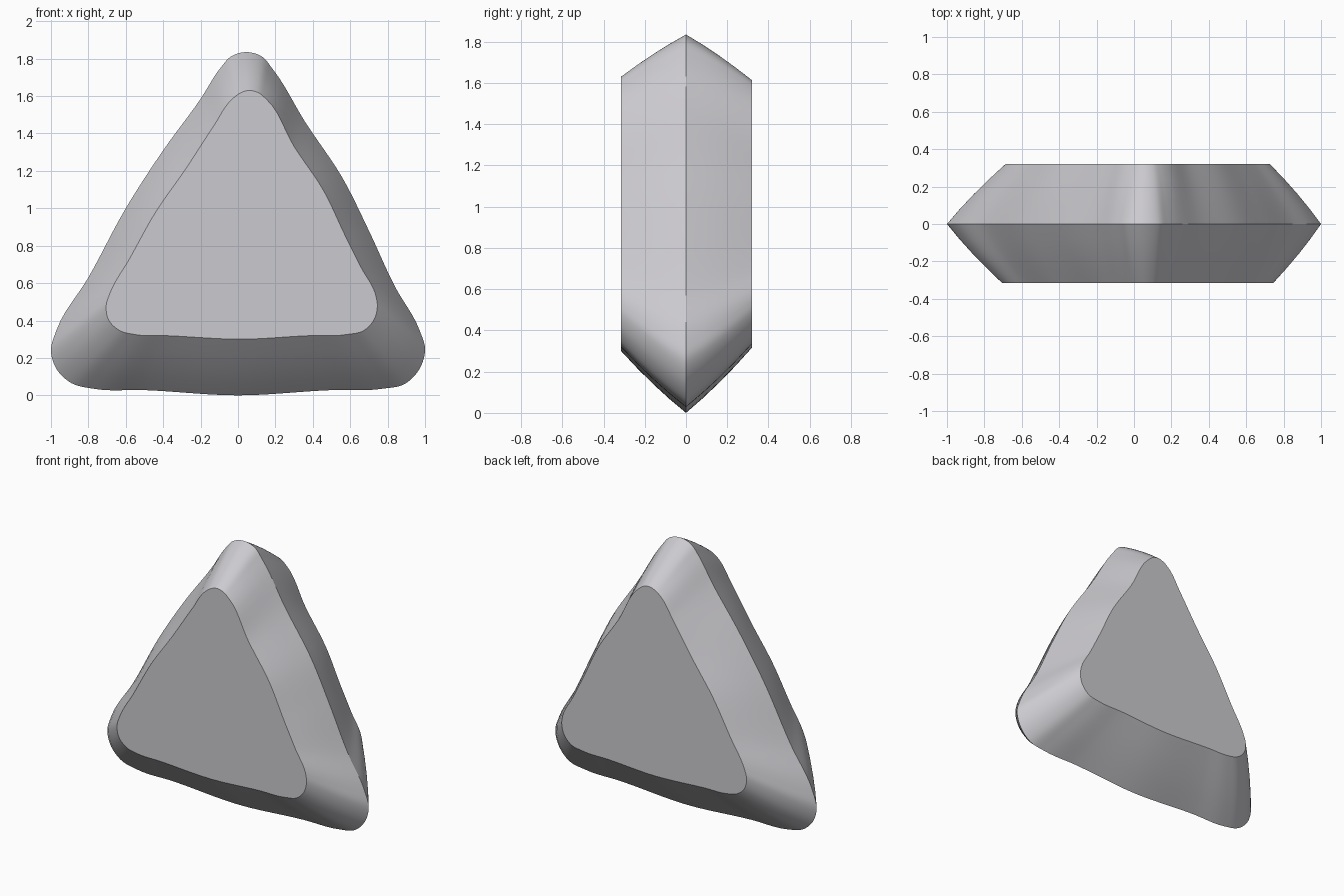
import bpy, bmesh, math
from mathutils import Vector

if "Cube" in bpy.data.objects:
    bpy.data.objects.remove(bpy.data.objects["Cube"])

# Matching rounded-triangle outlines (x, z), clockwise from the tip
GIRDLE = [(.045, 1.835), (.13, 1.81), (.185, 1.745), (.36, 1.46), (.56, 1.16), (.70, .88),
          (.84, .58), (.97, .35), (1.0, .25), (.97, .14), (.89, .06), (.77, .035),
          (.50, .028), (0, 0), (-.50, .028),
          (-.77, .035), (-.89, .065), (-.97, .14), (-1.0, .24), (-.97, .35),
          (-.80, .63), (-.60, 1.0), (-.40, 1.31), (-.20, 1.585), (-.09, 1.755), (-.04, 1.81)]
FACE = [(.055, 1.63), (.105, 1.62), (.15, 1.585), (.30, 1.33), (.46, 1.09), (.57, .86),
        (.66, .68), (.735, .54), (.745, .48), (.725, .40), (.67, .345), (.58, .325),
        (.38, .319), (.02, .30), (-.38, .319),
        (-.55, .325), (-.63, .345), (-.69, .40), (-.705, .48), (-.685, .545),
        (-.58, .73), (-.44, .98), (-.28, 1.21), (-.13, 1.44), (-.03, 1.585), (.01, 1.615)]
STEPS = 6


def smooth_loop(points):
    """Closed smooth curve through the points, tangents scaled by chord length."""
    p = [Vector(q) for q in points]
    n = len(p)
    d = [(p[(i + 1) % n] - p[i]).length for i in range(n)]
    tan = []
    for i in range(n):
        a, b = d[i - 1], d[i]
        tan.append(((p[i] - p[i - 1]) / a * b + (p[(i + 1) % n] - p[i]) / b * a) / (a + b))
    out = []
    for i in range(n):
        j = (i + 1) % n
        for s in range(STEPS):
            t = s / STEPS
            out.append(p[i] * (2*t**3 - 3*t*t + 1) + tan[i] * d[i] * (t**3 - 2*t*t + t)
                       + p[j] * (3*t*t - 2*t**3) + tan[j] * d[i] * (t**3 - t*t))
    return out


girdle = smooth_loop(GIRDLE)
front = smooth_loop(FACE)
centre = Vector((.02, .95))
back = [centre + (q - centre) * .975 for q in front]  # back face is a touch smaller

# Rings from front face through the central ridge to the back face
bm = bmesh.new()


def ring(face, y, t):
    """Ring between ridge (t=0) and face (t=1), with a slight outward bulge."""
    k = t - .16 * t * (1 - t)
    return [bm.verts.new((q.x, y * t, q.y))
            for q in (g.lerp(f, k) for g, f in zip(girdle, face))]


rings = [ring(front, -.315, t) for t in (1, .75, .5, .25, 0)]
rings += [ring(back, .32, t) for t in (.25, .5, .75, 1)]
count = len(girdle)
for a, b in zip(rings, rings[1:]):
    for i in range(count):
        j = (i + 1) % count
        bm.faces.new((a[i], a[j], b[j], b[i]))
bm.faces.new(rings[0])
bm.faces.new(rings[-1][::-1])
bmesh.ops.recalc_face_normals(bm, faces=bm.faces)

mesh = bpy.data.meshes.new("triangular_stone")
bm.to_mesh(mesh)
bm.free()
stone = bpy.data.objects.new("triangular_stone", mesh)
bpy.context.collection.objects.link(stone)

grey = bpy.data.materials.new("light_grey")
grey.diffuse_color = (.6, .59, .62, 1)
grey.use_nodes = True
grey.node_tree.nodes["Principled BSDF"].inputs["Base Color"].default_value = grey.diffuse_color
mesh.materials.append(grey)

# Smooth flanks with crisp ridge and face edges
bpy.context.view_layer.objects.active = stone
stone.select_set(True)
bpy.ops.object.shade_smooth_by_angle(angle=math.radians(30))
